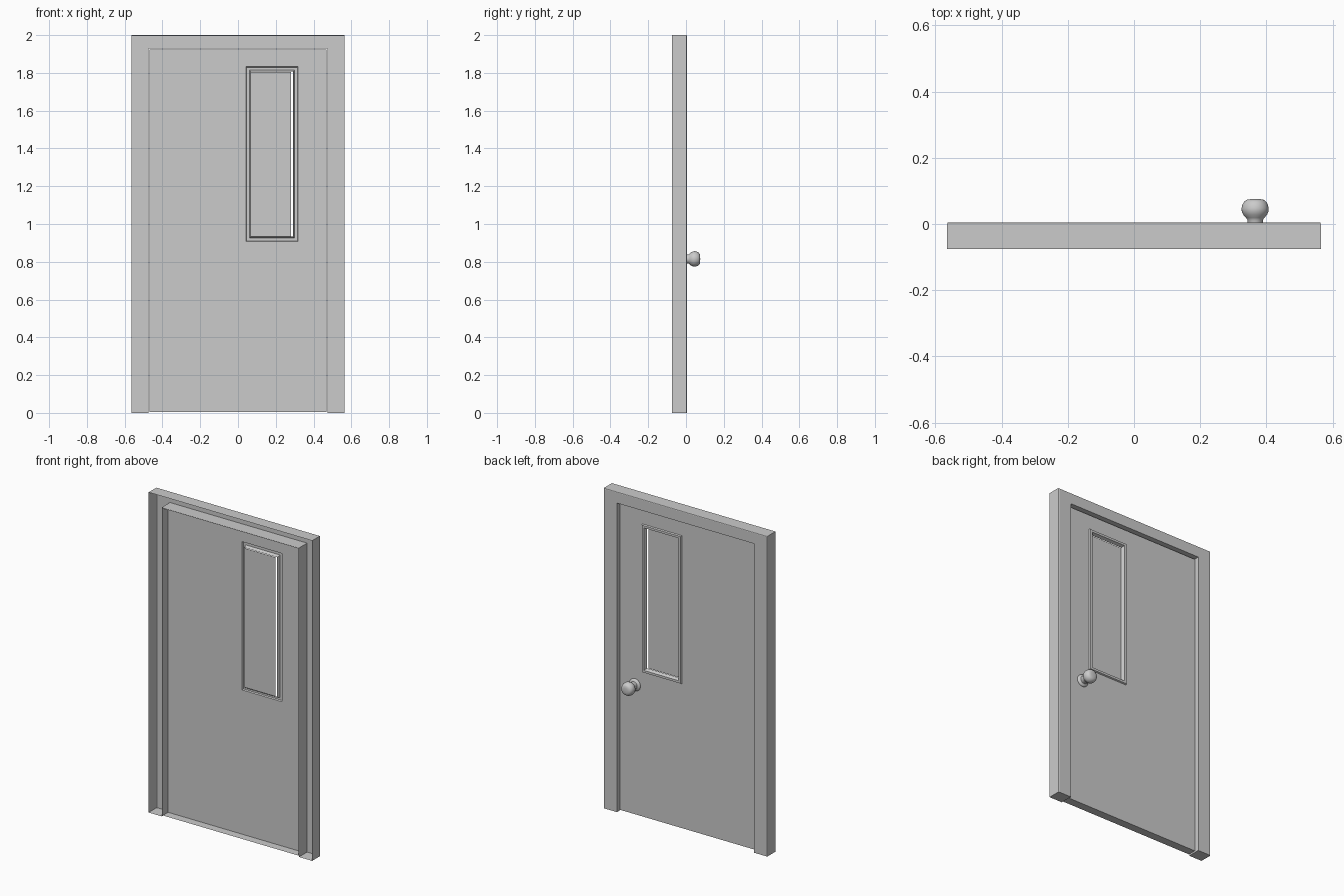
import bpy, bmesh, math

if "Cube" in bpy.data.objects:
    bpy.data.objects.remove(bpy.data.objects["Cube"])


def finish(bm, name):
    me = bpy.data.meshes.new(name)
    bmesh.ops.recalc_face_normals(bm, faces=bm.faces)
    bm.to_mesh(me)
    bm.free()
    ob = bpy.data.objects.new(name, me)
    bpy.context.collection.objects.link(ob)
    return ob


def rect_shell(name, rings, fill=False):
    """Join rectangles (x0, x1, z0, z1, y) one after another; fill closes the last."""
    bm = bmesh.new()
    loops = [[bm.verts.new(p) for p in ((x0, y, z0), (x1, y, z0), (x1, y, z1), (x0, y, z1))]
             for x0, x1, z0, z1, y in rings]
    for a, b in zip(loops, loops[1:]):
        for i in range(4):
            j = (i + 1) % 4
            bm.faces.new((a[i], a[j], b[j], b[i]))
    if fill:
        bm.faces.new(loops[-1])
    return finish(bm, name)


def inset(r, d, y):
    return (r[0] + d, r[1] - d, r[2] + d, r[3] - d, y)


FRONT, BACK, FACE = -0.075, 0.005, -0.02

# Door frame: an upside-down U channel, open at the front
w, iw, top = 0.565, 0.474, 1.93
outline = [(-w, 0), (-w, 2), (w, 2), (w, 0), (iw, 0), (iw, top), (-iw, top), (-iw, 0)]
bm = bmesh.new()
a = [bm.verts.new((x, BACK, z)) for x, z in outline]
b = [bm.verts.new((x, FRONT, z)) for x, z in outline]
bm.faces.new(a)
for i in range(8):
    j = (i + 1) % 8
    bm.faces.new((a[i], a[j], b[j], b[i]))
edges = [bm.edges.get((a[i], a[i + 1])) for i in range(3)]
bmesh.ops.bevel(bm, geom=edges, offset=0.005, segments=2, profile=0.5, affect='EDGES')
finish(bm, "door_frame")

# Door leaf: shell open at the front, with a window opening
leaf = (-0.469, 0.469, 0.006, 1.924)
win = (0.042, 0.318, 0.907, 1.833)
rect_shell("door_leaf", [inset(leaf, 0, -0.072), inset(leaf, 0, FACE), inset(win, 0, FACE)])

# Window moulding: low raised border stepping in to the pane
rect_shell("window_moulding", [inset(win, 0, FACE), inset(win, 0.004, FACE + 0.008),
                               inset(win, 0.018, FACE + 0.008), inset(win, 0.026, FACE - 0.012)])

# Window pane, slightly short of the opening on the latch side and top
rect_shell("window_pane", [(0.066, 0.281, 0.935, 1.804, FACE - 0.012)], fill=True)

# Door knob: rose, neck and bulb turned around y
profile = [(0.038, FACE), (0.038, -0.016), (0.034, -0.011), (0.024, -0.007), (0.023, 0.012),
           (0.028, 0.019), (0.036, 0.028), (0.0405, 0.039), (0.041, 0.048), (0.038, 0.059),
           (0.033, 0.068), (0.026, 0.073), (0.014, 0.075), (0.0, 0.0755)]
bm = bmesh.new()
vs = [bm.verts.new((r, y, 0)) for r, y in profile]
es = [bm.edges.new(p) for p in zip(vs, vs[1:])]
bmesh.ops.spin(bm, geom=vs + es, cent=(0, 0, 0), axis=(0, 1, 0), angle=2 * math.pi, steps=32)
bmesh.ops.remove_doubles(bm, verts=bm.verts, dist=1e-5)
knob = finish(bm, "door_knob")
knob.location = (0.366, 0, 0.815)
bpy.context.view_layer.objects.active = knob
knob.select_set(True)
bpy.ops.object.shade_smooth_by_angle(angle=math.radians(40))
